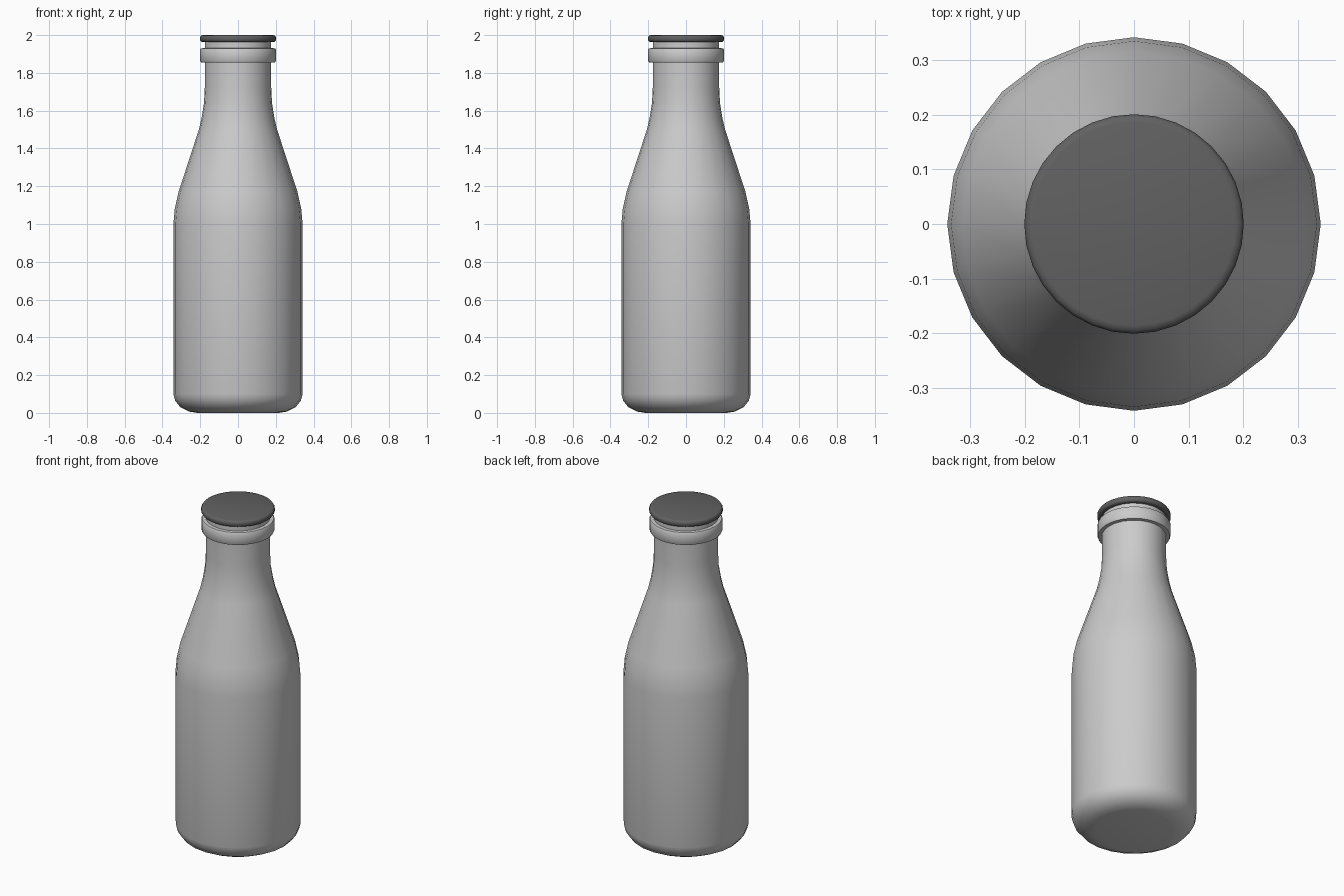
import bpy, bmesh, math

if "Cube" in bpy.data.objects:
    bpy.data.objects.remove(bpy.data.objects["Cube"])


def lathe(name, profile, sides=24, angle=40, color=None):
    """Revolve (radius, z) points around z; the ends are closed with flat discs."""
    bm = bmesh.new()
    rings = []
    for r, z in profile:
        rings.append([bm.verts.new((r * math.cos(2 * math.pi * i / sides),
                                    r * math.sin(2 * math.pi * i / sides), z))
                      for i in range(sides)])
    for a, b in zip(rings, rings[1:]):
        for i in range(sides):
            j = (i + 1) % sides
            bm.faces.new((a[i], a[j], b[j], b[i]))
    bm.faces.new(rings[0][::-1])
    bm.faces.new(rings[-1])
    bmesh.ops.recalc_face_normals(bm, faces=bm.faces)
    mesh = bpy.data.meshes.new(name)
    bm.to_mesh(mesh)
    bm.free()
    obj = bpy.data.objects.new(name, mesh)
    bpy.context.collection.objects.link(obj)
    if color:
        mat = bpy.data.materials.new(name + "_material")
        mat.diffuse_color = color
        mat.use_nodes = True
        mat.node_tree.nodes["Principled BSDF"].inputs["Base Color"].default_value = mat.diffuse_color
        mesh.materials.append(mat)
    bpy.ops.object.select_all(action='DESELECT')
    obj.select_set(True)
    bpy.context.view_layer.objects.active = obj
    bpy.ops.object.shade_smooth_by_angle(angle=math.radians(angle))
    return obj


# Bottle: rounded base, straight body, sloping shoulder, neck and lip ring
lathe("bottle", [
    (0.215, 0.0), (0.26, 0.007), (0.305, 0.03), (0.333, 0.065), (0.342, 0.10),
    (0.342, 1.0), (0.335, 1.08), (0.315, 1.17),
    (0.207, 1.50), (0.193, 1.56), (0.180, 1.64), (0.176, 1.72),
    (0.176, 1.855), (0.196, 1.856), (0.2, 1.862),
    (0.2, 1.924), (0.196, 1.93), (0.176, 1.931), (0.176, 1.966)])

# Cap: thin dark disc with a rounded rim
lathe("cap", [
    (0.186, 1.963), (0.196, 1.966), (0.201, 1.974),
    (0.201, 1.989), (0.196, 1.997), (0.186, 2.0)],
    sides=32, angle=60, color=(0.12, 0.12, 0.12, 1))
